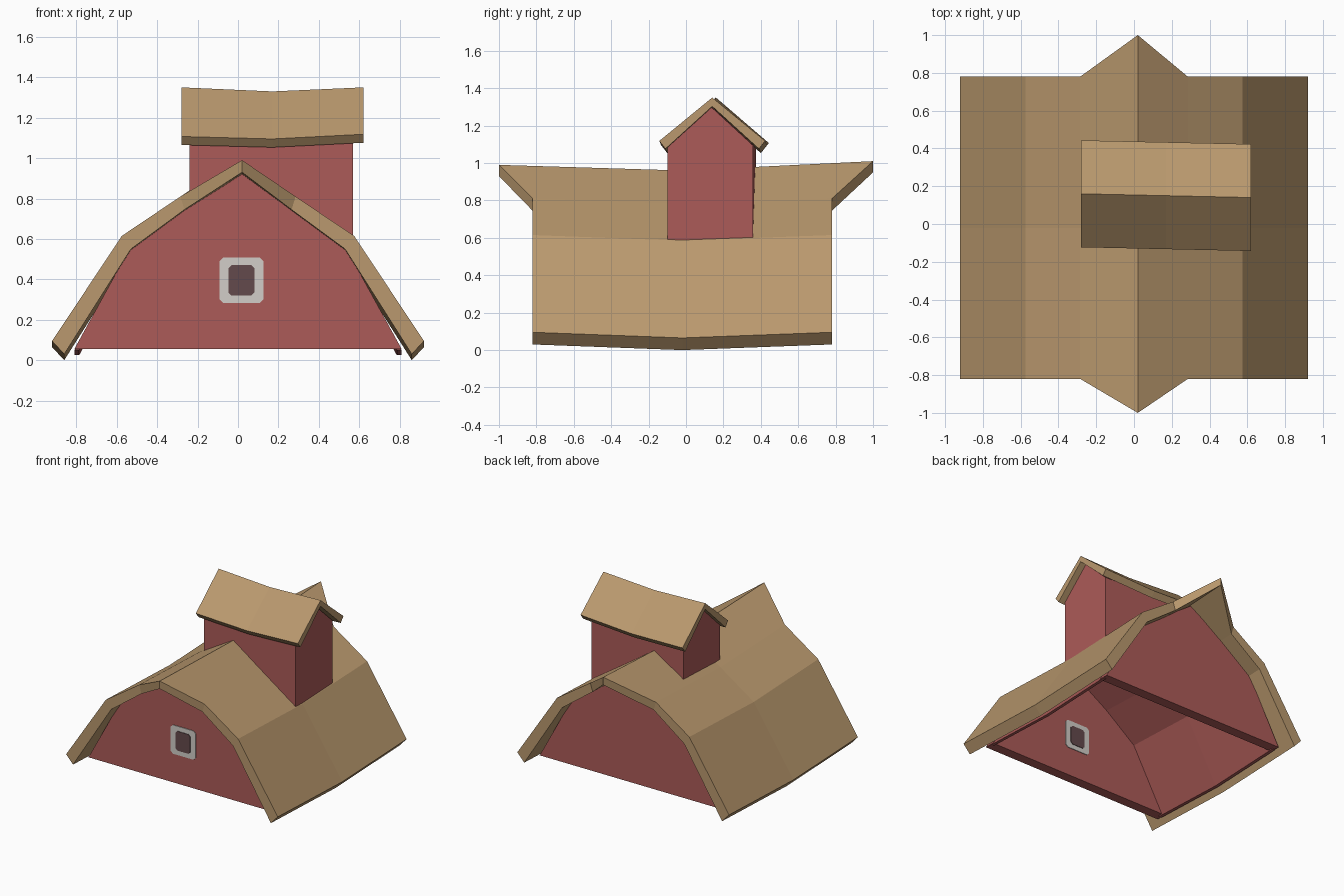
import bpy, bmesh

if "Cube" in bpy.data.objects:
    bpy.data.objects.remove(bpy.data.objects["Cube"])


def material(name, rgb):
    """Flat material from 0-255 sRGB values, stored as linear."""
    m = bpy.data.materials.new(name)
    lin = [((c / 255 + 0.055) / 1.055) ** 2.4 for c in rgb]
    m.diffuse_color = (*lin, 1)
    m.use_nodes = True
    m.node_tree.nodes["Principled BSDF"].inputs["Base Color"].default_value = m.diffuse_color
    return m


TAN = material("tan roof", (186, 153, 110))
RED = material("barn red", (172, 91, 88))
PALE = material("pale window trim", (210, 206, 200))
DARK = material("dark window", (100, 74, 76))


def loft(name, rings, mat, ribbon=False):
    """Skin equal closed rings; ribbons (outer + reversed inner) get quad end caps."""
    bm = bmesh.new()
    vs = [[bm.verts.new(p) for p in r] for r in rings]
    n = len(rings[0])
    for a, b in zip(vs, vs[1:]):
        for i in range(n):
            j = (i + 1) % n
            bm.faces.new((a[i], a[j], b[j], b[i]))
    for r in (vs[0], vs[-1]):
        if ribbon:
            for i in range(n // 2 - 1):
                bm.faces.new((r[i], r[i + 1], r[n - 2 - i], r[n - 1 - i]))
        else:
            bm.faces.new(r)
    bmesh.ops.recalc_face_normals(bm, faces=bm.faces)
    me = bpy.data.meshes.new(name)
    bm.to_mesh(me)
    bm.free()
    me.materials.append(mat)
    ob = bpy.data.objects.new(name, me)
    bpy.context.collection.objects.link(ob)
    return ob


def mirror(half, cx):
    """Left half profile ending at the ridge -> full profile; knees keep width."""
    return half + [(-x, z) for x, z in reversed(half[:-1])] if cx is None else \
        half + [(2 * cx - x, z) for x, z in reversed(half[:-1])]


# Main gambrel roof: sagging in the middle, ridge jutting out at both ends
outer = mirror([(-0.92, 0.095), (-0.575, 0.615), (-0.285, 0.81), (0.02, 0.99)], None)
inner = mirror([(-0.86, 0.03), (-0.53, 0.55), (-0.265, 0.745), (0.02, 0.93)], None)
rings = []
for y, ridge_y, drop, lift in ((-0.82, -1.0, 0, 0), (-0.02, -0.02, 0.03, 0), (0.78, 1.0, 0, 0.02)):
    ring = []
    for prof in (outer, inner[::-1]):
        for i, (x, z) in enumerate(prof):
            mid = i == 3
            ring.append((x, ridge_y if mid else y, z - drop + (lift if mid else 0)))
    rings.append(ring)
loft("main_roof", rings, TAN, ribbon=True)

# Gable end walls
gable = mirror([(-0.81, 0.055), (-0.535, 0.555), (-0.27, 0.75), (0.02, 0.925)], None)
for name, y0, y1 in (("front_wall", -0.70, -0.62), ("back_wall", 0.58, 0.66)):
    loft(name, [[(x, y, z) for x, z in gable] for y in (y0, y1)], RED)

# Red inner lining under the roof
lining = [(x * 0.97, z - (0.02 if z > 0.1 else 0)) for x, z in gable]
loft("inner_lining",
     [[(x, y, z - d) for x, z in gable + lining[::-1]]
      for y, d in ((-0.66, 0.005), (-0.02, 0.03), (0.62, 0.005))], RED, ribbon=True)


# Tower on the ridge, very slightly turned
def tower_y(x):
    return 0.15 - 0.022 * (x - 0.17)


rings = []
for x, base in ((-0.24, 0.74), (0.02, 0.90), (0.57, 0.55)):
    c = tower_y(x) - 0.012
    rings.append([(x, c - 0.228, base), (x, c + 0.228, base), (x, c + 0.228, 1.095),
                  (x, c, 1.305), (x, c - 0.228, 1.095)])
loft("tower_walls", rings, RED)

# Tower roof with a sagging ridge
rings = []
for x, eave, ridge in ((-0.28, 1.107, 1.35), (0.17, 1.095, 1.33), (0.62, 1.118, 1.35)):
    c = tower_y(x)
    rings.append([(x, c - 0.283, eave), (x, c, ridge), (x, c + 0.283, eave),
                  (x, c + 0.25, eave - 0.042), (x, c, ridge - 0.047),
                  (x, c - 0.25, eave - 0.042)])
loft("tower_roof", rings, TAN, ribbon=True)


# Window plates with clipped corners, on both faces of the front wall
def plate(name, hx, hz, cut, y0, y1, mat):
    pts = [(-hx + cut, -hz), (hx - cut, -hz), (hx, -hz + cut), (hx, hz - cut),
           (hx - cut, hz), (-hx + cut, hz), (-hx, hz - cut), (-hx, -hz + cut)]
    loft(name, [[(0.017 + x, y, 0.395 + z) for x, z in pts] for y in (y0, y1)], mat)


for side, y, s in (("outer", -0.70, -1), ("inner", -0.62, 1)):
    plate(side + "_window_trim", 0.108, 0.113, 0.018, y, y + s * 0.005, PALE)
    plate(side + "_window_pane", 0.064, 0.076, 0.016, y, y + s * 0.009, DARK)
